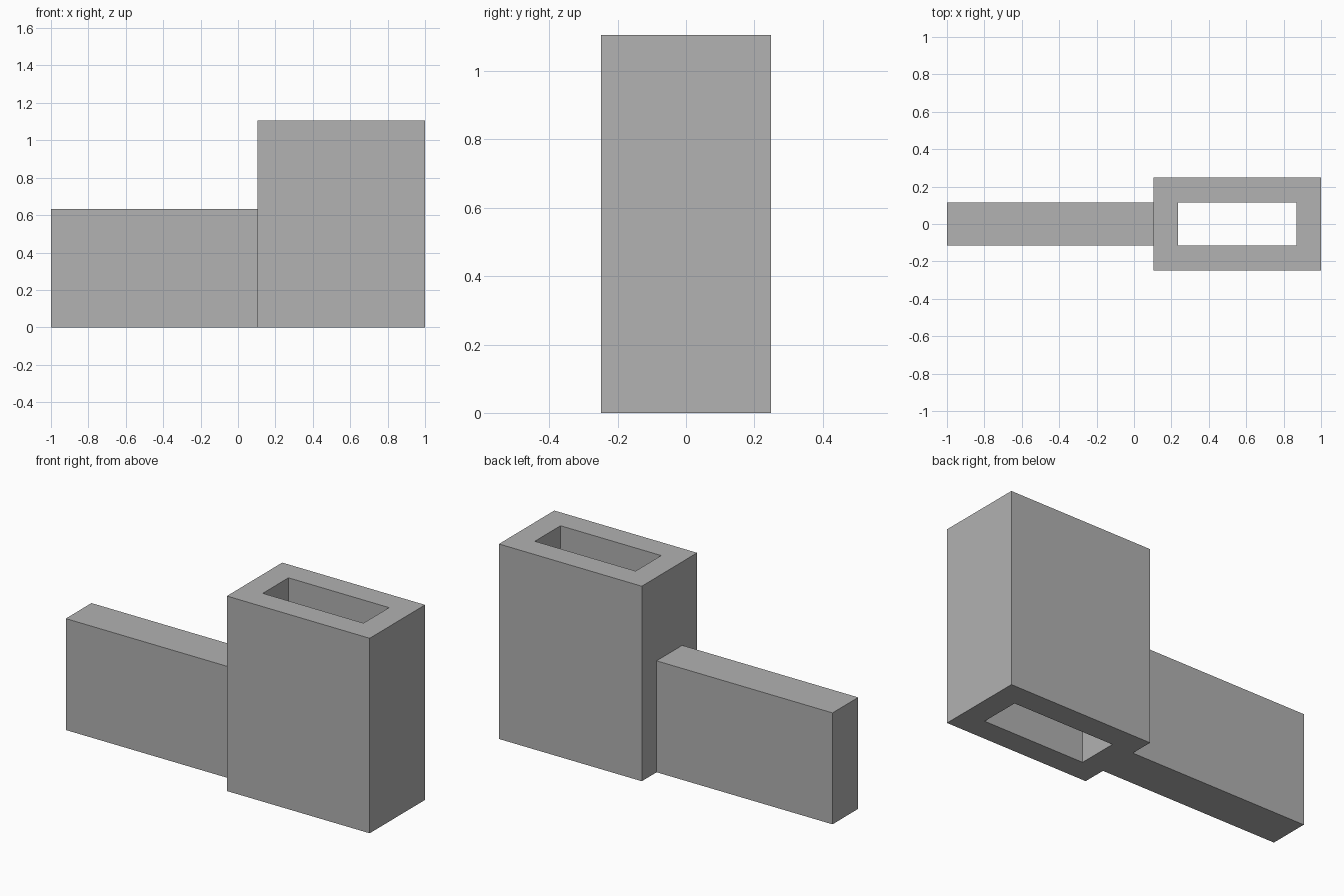
import bpy
import bmesh

cube = bpy.data.objects.get("Cube")
if cube:
    bpy.data.objects.remove(cube, do_unlink=True)

grey = bpy.data.materials.new("plain_grey")
grey.use_nodes = True
colour = (0.445, 0.445, 0.445, 1)
grey.diffuse_color = colour
grey.node_tree.nodes["Principled BSDF"].inputs["Base Color"].default_value = colour


def finish(bm, name):
    bmesh.ops.recalc_face_normals(bm, faces=bm.faces)
    mesh = bpy.data.meshes.new(name)
    bm.to_mesh(mesh)
    bm.free()
    mesh.materials.append(grey)
    obj = bpy.data.objects.new(name, mesh)
    bpy.context.collection.objects.link(obj)
    return obj


def rectangle(bm, x0, x1, half_y, z):
    corners = [(x0, -half_y), (x1, -half_y), (x1, half_y), (x0, half_y)]
    return [bm.verts.new((x, y, z)) for x, y in corners]


def bridge(bm, a, b):
    for i in range(4):
        j = (i + 1) % 4
        bm.faces.new((a[i], a[j], b[j], b[i]))


joint_x = 0.104
slot_half = 0.115

# Tall rectangular sleeve with a slot running right through it
bm = bmesh.new()
height = 1.106
outer_low = rectangle(bm, joint_x, 1, 0.248, 0)
outer_top = rectangle(bm, joint_x, 1, 0.248, height)
inner_top = rectangle(bm, 0.236, 0.868, slot_half, height)
inner_low = rectangle(bm, 0.236, 0.868, slot_half, 0)
loops = [outer_low, outer_top, inner_top, inner_low]
for i, loop in enumerate(loops):
    bridge(bm, loop, loops[(i + 1) % 4])
finish(bm, "slotted_sleeve")

# Lower flat arm, open where it meets the sleeve
bm = bmesh.new()
low = rectangle(bm, -1, joint_x, slot_half, 0)
top = rectangle(bm, -1, joint_x, slot_half, 0.632)
bridge(bm, low, top)
bm.faces.new(low)
bm.faces.new(top)
end = [f for f in bm.faces if all(v.co.x > 0 for v in f.verts)]
bmesh.ops.recalc_face_normals(bm, faces=bm.faces)
bmesh.ops.delete(bm, geom=end, context="FACES_ONLY")
finish(bm, "side_arm")
